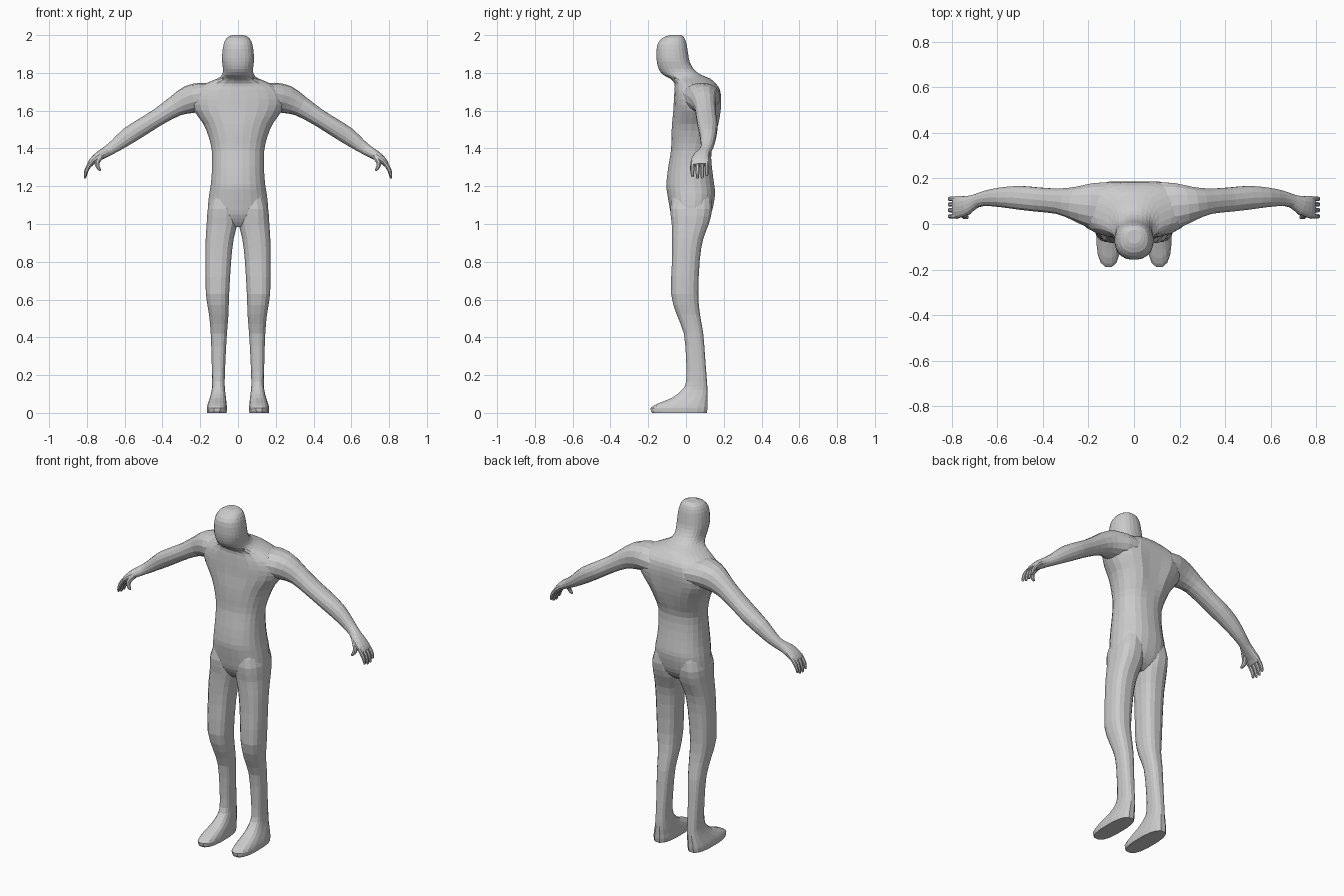
import bpy, bmesh, math
from mathutils import Vector

default_cube = bpy.data.objects.get("Cube")
if default_cube:
    bpy.data.objects.remove(default_cube, do_unlink=True)

# One plain grey for the whole figure
grey = bpy.data.materials.new("plain_grey")
grey.use_nodes = True
colour = (0.6, 0.6, 0.6, 1)
grey.diffuse_color = colour
grey.node_tree.nodes["Principled BSDF"].inputs["Base Color"].default_value = colour


def smooth_rows(rows, steps):
    """Insert spline-interpolated rows between the given ones."""
    result = []
    last = len(rows) - 1
    for i in range(last):
        before, start = rows[max(i - 1, 0)], rows[i]
        end, after = rows[i + 1], rows[min(i + 2, last)]
        for s in range(steps):
            t = s / steps
            result.append([
                b + t / 2 * (c - a + t * (2 * a - 5 * b + 4 * c - d + t * (3 * (b - c) + d - a)))
                for a, b, c, d in zip(before, start, end, after)])
    result.append(list(rows[last]))
    return result


def outline(centre, u, v, sides, power):
    """Rounded-box cross-section spanned by the half axes u and v."""
    points = []
    for k in range(sides):
        angle = math.tau * (k + 0.5) / sides
        c, s = math.cos(angle), math.sin(angle)
        points.append(centre
                      + u * math.copysign(abs(c) ** (2 / power), c)
                      + v * math.copysign(abs(s) ** (2 / power), s))
    return points


def skin(name, rings, mirrored):
    """Bridge the rings, cap the ends and make the object."""
    bm = bmesh.new()
    loops = [[bm.verts.new(p) for p in ring] for ring in rings]
    for lower, upper in zip(loops, loops[1:]):
        for k in range(len(lower)):
            j = (k + 1) % len(lower)
            bm.faces.new((lower[k], lower[j], upper[j], upper[k]))
    bm.faces.new(loops[0])
    bm.faces.new(loops[-1])
    bmesh.ops.recalc_face_normals(bm, faces=bm.faces)
    mesh = bpy.data.meshes.new(name)
    bm.to_mesh(mesh)
    bm.free()
    mesh.materials.append(grey)
    obj = bpy.data.objects.new(name, mesh)
    bpy.context.collection.objects.link(obj)
    if mirrored:
        obj.modifiers.new("other_side", "MIRROR")
    return obj


def stack(name, rows, sides, power, mirrored=False, steps=2):
    """Level sections: height, x range and y range."""
    rings = []
    for z, x0, x1, y0, y1 in smooth_rows(rows, steps):
        centre = Vector(((x0 + x1) / 2, (y0 + y1) / 2, z))
        rings.append(outline(centre, Vector(((x1 - x0) / 2, 0, 0)),
                             Vector((0, (y1 - y0) / 2, 0)), sides, power))
    return skin(name, rings, mirrored)


def limb(name, rows, sides, power, steps=2):
    """Sections square to a path: centre, half width along y, half thickness."""
    rows = smooth_rows(rows, steps)
    centres = [Vector(r[:3]) for r in rows]
    rings = []
    for i, row in enumerate(rows):
        along = centres[min(i + 1, len(rows) - 1)] - centres[max(i - 1, 0)]
        across = Vector((0, 1, 0))
        across = (across - along * across.dot(along) / along.length_squared).normalized()
        thick = along.cross(across).normalized()
        rings.append(outline(centres[i], across * row[3], thick * row[4], sides, power))
    return skin(name, rings, True)


# Torso, neck and head: height, half width, front, back
body_rows = [
    (.985, .07, -.04, .07), (1.01, .125, -.06, .105), (1.05, .157, -.08, .132),
    (1.1, .16, -.09, .146), (1.16, .153, -.1, .155), (1.21, .145, -.105, .15),
    (1.3, .138, -.095, .138), (1.39, .14, -.08, .135), (1.46, .156, -.078, .158),
    (1.53, .185, -.075, .18), (1.6, .235, -.068, .192), (1.66, .25, -.065, .195),
    (1.71, .225, -.062, .185), (1.745, .17, -.062, .158), (1.77, .11, -.085, .128),
    (1.79, .085, -.122, .08), (1.82, .08, -.145, .042), (1.86, .085, -.155, .02),
    (1.9, .084, -.157, .012), (1.95, .077, -.152, .004), (1.985, .06, -.125, -.008),
    (2, .03, -.085, -.025)]
body = stack("torso_and_head", [(z, -w, w, f, b) for z, w, f, b in body_rows], 24, 2.3)

# Shallow groove down the upper back between the shoulder blades
for vert in body.data.vertices:
    x, y, z = vert.co
    if y > 0.1 and abs(x) < 0.06 and 1.4 < z < 1.75:
        vert.co.y -= 0.012 * math.sin(math.pi * (z - 1.4) / 0.35)

# Leg running down into the foot: height, inner, outer, front, back
stack("leg_and_foot", [
    (1.16, .02, .135, -.07, .13), (1.08, .006, .161, -.085, .14),
    (1, .003, .167, -.077, .122), (.92, .022, .172, -.075, .092),
    (.81, .035, .174, -.075, .074), (.63, .046, .171, -.08, .066),
    (.52, .05, .154, -.05, .075), (.42, .058, .145, -.012, .092),
    (.28, .066, .14, 0, .103), (.165, .07, .138, 0, .112),
    (.12, .068, .14, -.024, .115), (.08, .063, .15, -.075, .116),
    (.05, .06, .16, -.15, .116), (.025, .057, .166, -.19, .116),
    (0, .06, .164, -.182, .112)], 16, 2.6, mirrored=True)

# Arm from inside the shoulder to the palm
limb("arm_and_palm", [
    (.12, .075, 1.67, .11, .07), (.19, .082, 1.672, .1, .076),
    (.26, .091, 1.658, .074, .074), (.33, .1, 1.625, .057, .056),
    (.42, .107, 1.568, .054, .046), (.5, .115, 1.518, .053, .046),
    (.58, .117, 1.467, .044, .045), (.65, .112, 1.414, .034, .034),
    (.695, .1, 1.384, .03, .028), (.735, .082, 1.36, .042, .025),
    (.77, .075, 1.333, .049, .019), (.787, .075, 1.312, .046, .014)], 14, 2.2)

# Four fingers curling downward, the middle ones longest
for finger, y, length in (("index", .034, .9), ("middle", .061, 1),
                          ("ring", .086, .98), ("little", .11, .82)):
    limb(finger + "_finger", [
        (.775, y, 1.328, .012, .012), (.797, y, 1.328 - .036 * length, .011, .011),
        (.807, y, 1.328 - .065 * length, .01, .009),
        (.81, y, 1.328 - .084 * length, .008, .006),
        (.81, y, 1.328 - .088 * length, .004, .003)], 8, 2)

# Thumb
limb("thumb", [
    (.725, .06, 1.36, .018, .018), (.743, .043, 1.333, .015, .015),
    (.745, .034, 1.31, .012, .012), (.735, .03, 1.291, .01, .009),
    (.727, .029, 1.283, .005, .004)], 8, 2)
